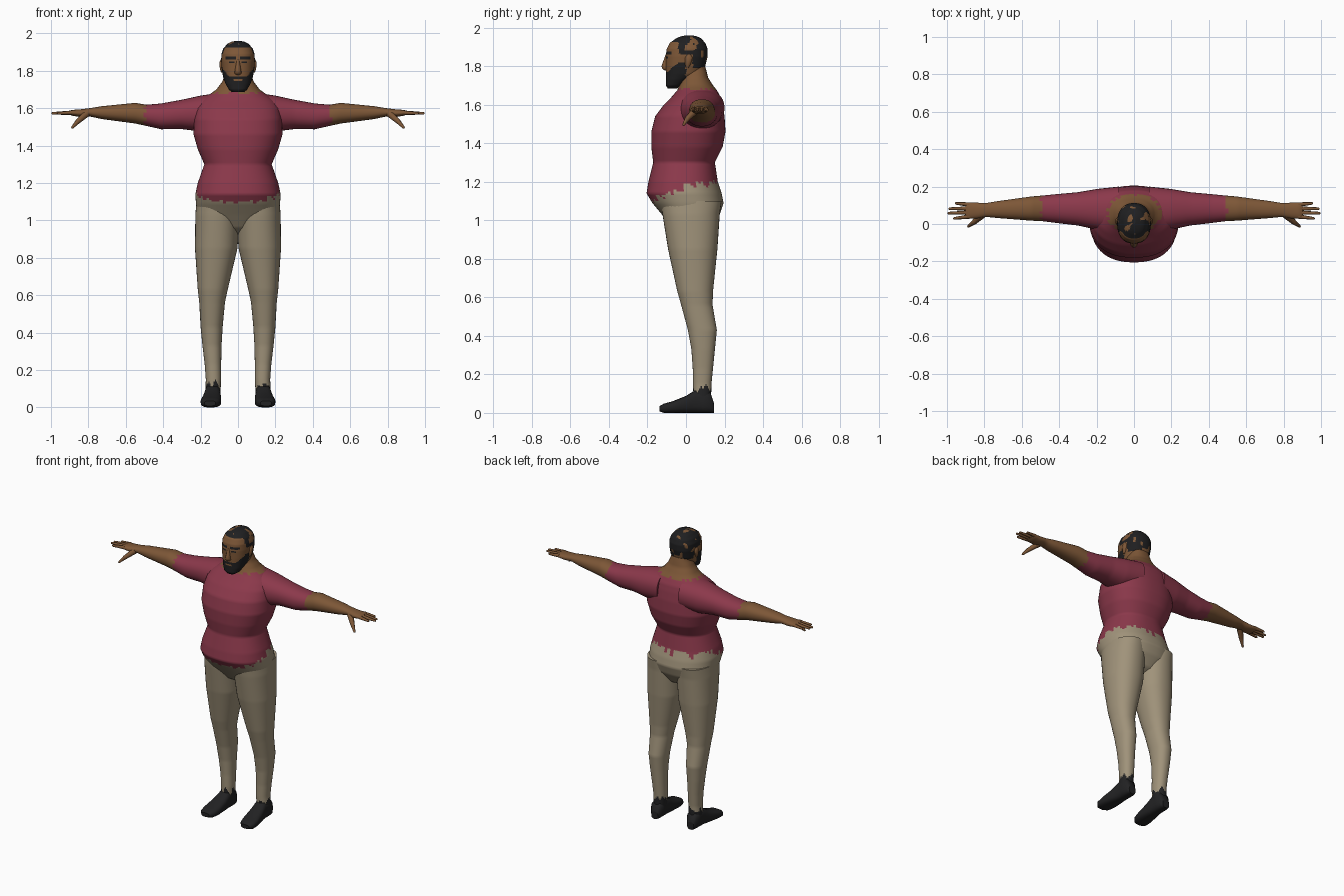
import bpy, bmesh
from math import cos, sin, pi, copysign
from mathutils import Vector, noise

cube = bpy.data.objects.get("Cube")
if cube:
    bpy.data.objects.remove(cube)


def material(name, rgb):
    mat = bpy.data.materials.new(name)
    mat.use_nodes = True
    color = (*rgb, 1)
    mat.diffuse_color = color
    node = mat.node_tree.nodes["Principled BSDF"]
    node.inputs["Base Color"].default_value = color
    node.inputs["Roughness"].default_value = 0.9
    return mat


SHIRT, TROUSERS, SKIN, HAIR, SHOE = range(5)
MATERIALS = [
    material("burgundy shirt", (0.26, 0.04, 0.07)),
    material("khaki trousers", (0.35, 0.29, 0.195)),
    material("brown skin", (0.205, 0.095, 0.038)),
    material("black hair", (0.014, 0.014, 0.015)),
    material("black shoe", (0.016, 0.016, 0.017)),
]


def finish(name, bm, paint):
    """Turn a bmesh into a smooth object; paint is a slot or a rule on face centres."""
    bmesh.ops.recalc_face_normals(bm, faces=bm.faces)
    for face in bm.faces:
        face.smooth = len(face.verts) < 5
        center = face.calc_center_median()
        face.material_index = paint(center) if callable(paint) else paint
    mesh = bpy.data.meshes.new(name)
    bm.to_mesh(mesh)
    bm.free()
    for mat in MATERIALS:
        mesh.materials.append(mat)
    obj = bpy.data.objects.new(name, mesh)
    bpy.context.collection.objects.link(obj)
    return obj


def loft(name, axis, rings, paint, sides=24, step=0.03, power=2.2, mirror=1):
    """Skin rounded sections (position, a_min, a_max, b_min, b_max) along an axis."""
    dense = []
    for r0, r1 in zip(rings, rings[1:]):
        n = max(1, round(abs(r1[0] - r0[0]) / step))
        dense += [[u + (v - u) * i / n for u, v in zip(r0, r1)] for i in range(n)]
    dense.append(rings[-1])
    bm = bmesh.new()
    loops = []
    for t, a0, a1, b0, b1 in dense:
        loop = []
        for i in range(sides):
            c, s = cos(2 * pi * i / sides), sin(2 * pi * i / sides)
            a = (a0 + a1 + (a1 - a0) * copysign(abs(c) ** (2 / power), c)) / 2
            b = (b0 + b1 + (b1 - b0) * copysign(abs(s) ** (2 / power), s)) / 2
            x, y, z = {"x": (t, a, b), "y": (a, t, b), "z": (a, b, t)}[axis]
            loop.append(bm.verts.new((x * mirror, y, z)))
        loops.append(loop)
    for low, high in zip(loops, loops[1:]):
        for i in range(sides):
            j = (i + 1) % sides
            bm.faces.new((low[i], low[j], high[j], high[i]))
    bm.faces.new(loops[0])
    bm.faces.new(loops[-1])
    return finish(name, bm, paint)


def centred(rows):
    return [(t, -half, half, front, back) for t, half, front, back in rows]


def digit(name, start, end, r0, r1, mirror):
    """Tapered finger between two points, with a rounded tip."""
    p, q = Vector(start), Vector(end)
    p.x, q.x = p.x * mirror, q.x * mirror
    bm = bmesh.new()
    turn = (q - p).to_track_quat("Z", "Y").to_matrix().to_4x4()
    turn.translation = (p + q) / 2
    bmesh.ops.create_cone(bm, cap_ends=True, segments=8, radius1=r0, radius2=r1,
                          depth=(q - p).length, matrix=turn)
    tip = turn.copy()
    tip.translation = q
    bmesh.ops.create_uvsphere(bm, u_segments=8, v_segments=6, radius=r1, matrix=tip)
    return finish(name, bm, SKIN)


def ragged(p, amount):
    return amount * noise.noise(Vector((p.x, p.y, p.z * 0.2)) * 45)


# Colour rules
def torso_paint(p):
    hem = 1.09 + 0.1 * min(1, max(0, (p.y + 0.2) * 4)) + ragged(p, 0.035)
    if p.z < hem:
        return TROUSERS
    return SKIN if p.z > 1.68 + ragged(p, 0.012) else SHIRT


def arm_paint(p):
    return SKIN if abs(p.x) > 0.495 + 0.02 * noise.noise(p * 40) else SHIRT


def leg_paint(p):
    return SHOE if p.z < 0.125 + ragged(p, 0.05) else TROUSERS


def head_paint(p):
    x, y, z = abs(p.x), p.y, p.z
    patch = noise.noise(Vector((p.x, y, z)) * 24) > 0.27
    if y < -0.04:
        if z > 1.925:
            return SKIN if patch else HAIR
        brow = 1.862 < z < 1.876 and 0.014 < x < 0.066
        eye = 1.84 < z < 1.851 and 0.022 < x < 0.052
        lip = 1.744 < z < 1.753 and x < 0.024
        beard = z < 1.772 + max(0, x - 0.05) * 1.2
        return HAIR if brow or eye or (beard and not lip) else SKIN
    if y < 0.0:
        return HAIR if z < 1.82 or (z > 1.86 and not patch) else SKIN
    hairline = 1.86 if y < 0.035 else 1.79
    return HAIR if z > hairline and not patch else SKIN


# Torso with hips and neck
loft("torso", "z", centred([
    (0.92, 0.03, 0, 0.06), (0.96, 0.12, -0.07, 0.13), (1.03, 0.215, -0.125, 0.175),
    (1.09, 0.225, -0.175, 0.195), (1.14, 0.228, -0.205, 0.185),
    (1.2, 0.215, -0.195, 0.165), (1.3, 0.18, -0.17, 0.15), (1.38, 0.215, -0.18, 0.19),
    (1.46, 0.238, -0.18, 0.205), (1.54, 0.235, -0.16, 0.2), (1.6, 0.225, -0.115, 0.19),
    (1.64, 0.2, -0.075, 0.18), (1.675, 0.15, -0.045, 0.16), (1.7, 0.115, -0.035, 0.14),
    (1.74, 0.085, -0.02, 0.115), (1.78, 0.068, -0.02, 0.105), (1.83, 0.06, -0.01, 0.09),
]), torso_paint, sides=80, step=0.01, power=2.3)

# Head
loft("head", "z", centred([
    (1.685, 0.03, -0.095, -0.045), (1.7, 0.05, -0.105, -0.02), (1.73, 0.066, -0.105, 0.02),
    (1.76, 0.078, -0.105, 0.08), (1.8, 0.086, -0.105, 0.1), (1.85, 0.09, -0.105, 0.112),
    (1.89, 0.089, -0.1, 0.112), (1.92, 0.078, -0.085, 0.1), (1.945, 0.055, -0.05, 0.078),
    (1.955, 0.035, -0.025, 0.055), (1.96, 0.01, 0, 0.03),
]), head_paint, sides=72, step=0.005, power=2.3)
loft("nose", "z", centred([
    (1.778, 0.01, -0.112, -0.08), (1.787, 0.02, -0.124, -0.08),
    (1.8, 0.017, -0.127, -0.08), (1.86, 0.008, -0.106, -0.08),
]), SKIN, sides=12, step=0.02)

for side, sign in (("left", 1), ("right", -1)):
    # Ear
    loft(side + "_ear", "z", [
        (1.79, 0.075, 0.09, 0, 0.012), (1.81, 0.075, 0.097, -0.005, 0.025),
        (1.845, 0.075, 0.1, -0.005, 0.035), (1.86, 0.075, 0.093, 0.005, 0.025),
    ], SKIN, sides=12, mirror=sign)

    # Arm from shoulder to palm
    loft(side + "_arm", "x", [
        (0.08, -0.05, 0.2, 1.48, 1.685), (0.2, -0.03, 0.187, 1.475, 1.667),
        (0.3, -0.008, 0.17, 1.488, 1.645), (0.41, 0.005, 0.16, 1.487, 1.625),
        (0.49, 0.015, 0.152, 1.505, 1.618), (0.55, 0.018, 0.147, 1.518, 1.628),
        (0.73, 0.032, 0.122, 1.542, 1.61), (0.79, 0.038, 0.112, 1.555, 1.6),
        (0.84, 0.03, 0.114, 1.552, 1.594), (0.89, 0.028, 0.116, 1.56, 1.59),
        (0.9, 0.034, 0.11, 1.566, 1.585),
    ], arm_paint, sides=32, step=0.015, mirror=sign)

    # Fingers and thumb
    for finger, root, tip, reach in (("index", 0.04, 0.03, 0.96), ("middle", 0.061, 0.058, 0.99),
                                     ("ring", 0.083, 0.082, 0.985), ("little", 0.104, 0.11, 0.95)):
        digit(f"{side}_{finger}_finger", (0.88, root, 1.576), (reach, tip, 1.572),
              0.012, 0.007, sign)
    digit(side + "_thumb_base", (0.81, 0.05, 1.57), (0.855, 0.01, 1.53), 0.02, 0.014, sign)
    digit(side + "_thumb", (0.855, 0.01, 1.53), (0.885, -0.012, 1.497), 0.014, 0.007, sign)

    # Leg
    loft(side + "_leg", "z", [
        (0.06, 0.095, 0.175, 0.04, 0.13), (0.15, 0.09, 0.172, 0.036, 0.132),
        (0.23, 0.09, 0.178, 0.035, 0.14), (0.33, 0.088, 0.19, 0.028, 0.15),
        (0.43, 0.082, 0.2, 0.01, 0.16), (0.56, 0.07, 0.207, -0.025, 0.138),
        (0.63, 0.055, 0.215, -0.045, 0.14), (0.85, 0.003, 0.23, -0.093, 0.163),
        (1.03, -0.01, 0.228, -0.122, 0.175), (1.1, 0, 0.222, -0.13, 0.185),
    ], leg_paint, sides=40, step=0.012, mirror=sign)

    # Shoe
    loft(side + "_shoe", "y", [
        (0.145, 0.11, 0.16, 0, 0.05), (0.125, 0.095, 0.175, 0, 0.11),
        (0.05, 0.093, 0.178, 0, 0.12), (0, 0.09, 0.188, 0, 0.088),
        (-0.07, 0.09, 0.2, 0, 0.06), (-0.115, 0.1, 0.198, 0, 0.048),
        (-0.138, 0.12, 0.18, 0.008, 0.035),
    ], SHOE, sides=20, power=2.8, mirror=sign)
